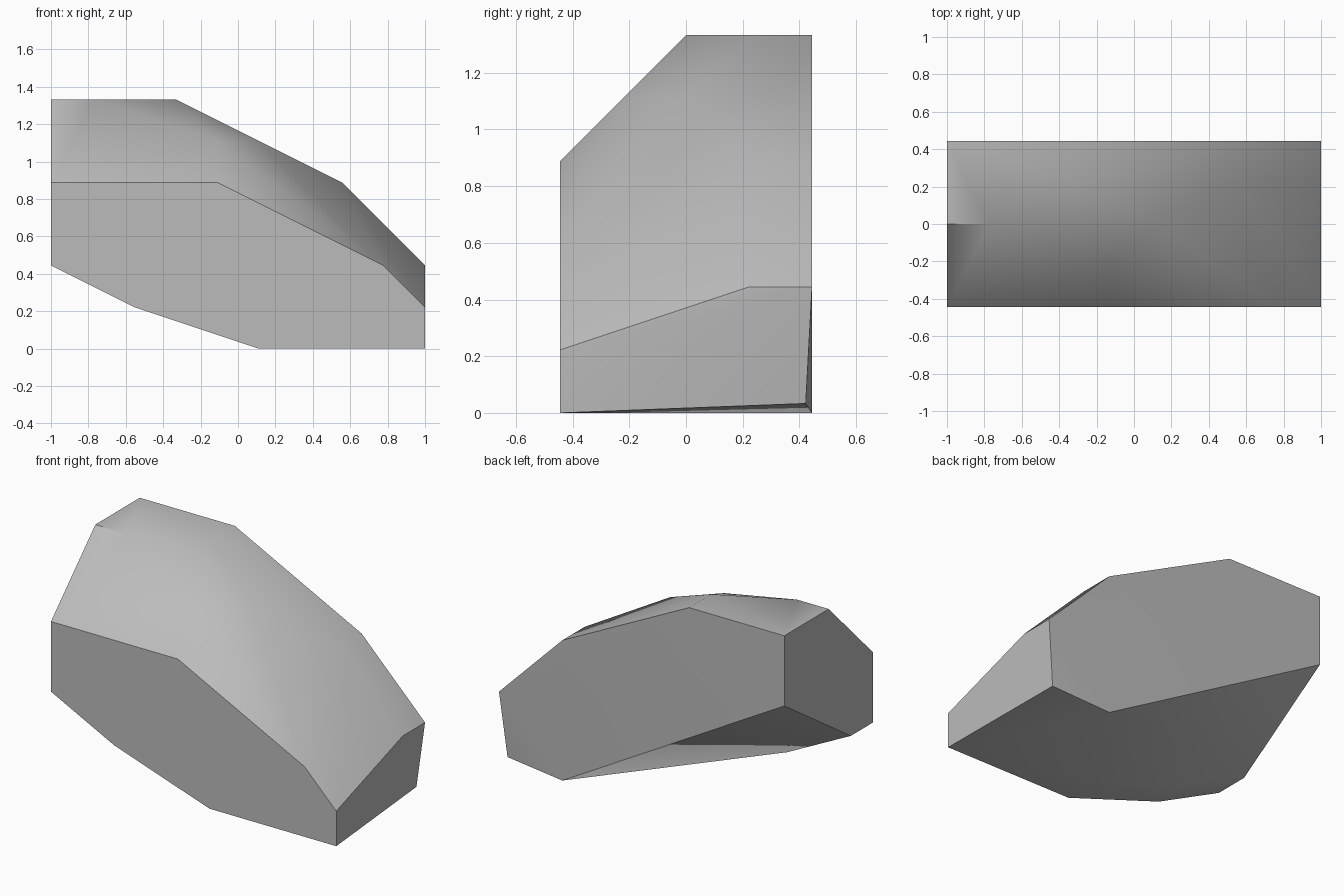
import bpy
import bmesh
import math
from mathutils import Vector

cube = bpy.data.objects.get("Cube")
if cube:
    bpy.data.objects.remove(cube, do_unlink=True)

# Chiselled corners live on a grid of ninths of a unit
UNIT = 1 / 9

# Corner outlines (x, z) of the boulder at each depth y, front to back
slices = {
    -4: [(-9, 4), (-9, 8), (-1, 8), (7, 4), (9, 2), (9, 0), (1, 0), (-5, 2)],
    -2: [(-9, 4), (-1, 10), (-5, 2), (1, 0)],
    0: [(-9, 12), (-7, 12), (1, 10)],
    2: [(-3, 12), (5, 8), (9, 4)],
    3.8: [(8.6, 0.3)],
    4: [(-9, 12), (-3, 12), (5, 8), (9, 4), (5, 0), (-9, 8)],
}


def make_material(name, colour):
    mat = bpy.data.materials.new(name)
    mat.use_nodes = True
    rgba = (*colour, 1)
    mat.diffuse_color = rgba
    mat.node_tree.nodes["Principled BSDF"].inputs["Base Color"].default_value = rgba
    return mat


def make_boulder(name, outlines, material):
    bm = bmesh.new()
    for y, outline in outlines.items():
        for x, z in outline:
            bm.verts.new(Vector((x, y, z)) * UNIT)
    # Wrap the corners in a convex skin and merge coplanar triangles
    hull = bmesh.ops.convex_hull(bm, input=bm.verts)
    spare = {v for v in hull["geom_interior"] + hull["geom_unused"]
             if isinstance(v, bmesh.types.BMVert)}
    bmesh.ops.delete(bm, geom=list(spare), context="VERTS")
    bmesh.ops.dissolve_limit(bm, angle_limit=math.radians(1),
                             verts=bm.verts, edges=bm.edges)
    bmesh.ops.recalc_face_normals(bm, faces=bm.faces)
    mesh = bpy.data.meshes.new(name)
    bm.to_mesh(mesh)
    bm.free()
    mesh.materials.append(material)
    obj = bpy.data.objects.new(name, mesh)
    bpy.context.collection.objects.link(obj)
    return obj


boulder = make_boulder("boulder", slices, make_material("stone grey", (0.5, 0.5, 0.5)))

# Soft worn top and underside, crisp cut sides
bpy.ops.object.select_all(action="DESELECT")
boulder.select_set(True)
bpy.context.view_layer.objects.active = boulder
bpy.ops.object.shade_smooth_by_angle(angle=math.radians(40))
